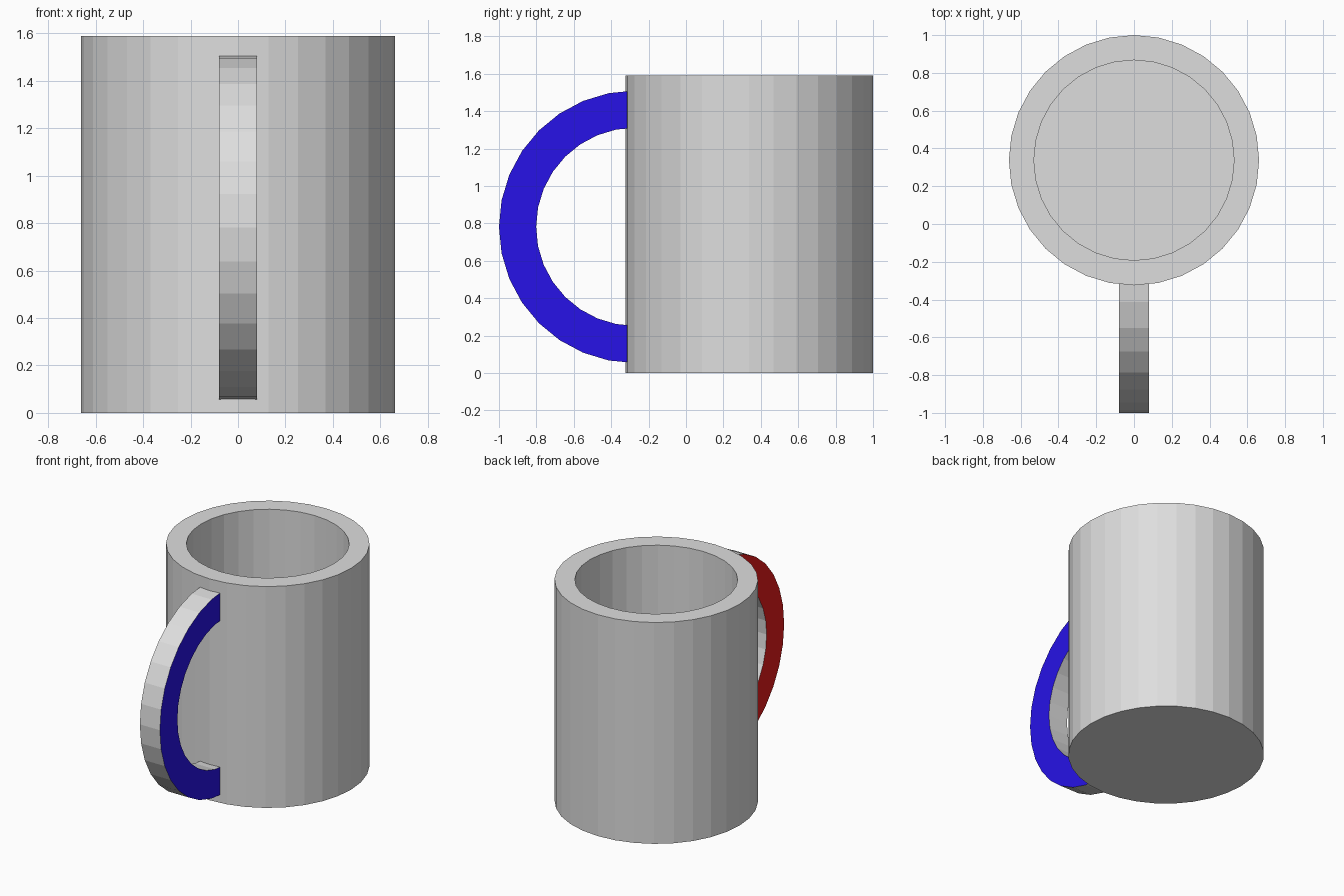
import bpy, bmesh
from math import sin, cos, pi

cube = bpy.data.objects.get("Cube")
if cube:
    bpy.data.objects.remove(cube)

U = 2 / 15.1          # one design unit
CUP_Y = 1 - 5 * U     # cup axis
SIDES = 32


def material(name, rgb):
    m = bpy.data.materials.new(name)
    m.use_nodes = True
    m.diffuse_color = (*rgb, 1)
    m.node_tree.nodes["Principled BSDF"].inputs["Base Color"].default_value = (*rgb, 1)
    return m


def finish(name, bm, materials):
    bmesh.ops.recalc_face_normals(bm, faces=bm.faces)
    mesh = bpy.data.meshes.new(name)
    bm.to_mesh(mesh)
    bm.free()
    for m in materials:
        mesh.materials.append(m)
    obj = bpy.data.objects.new(name, mesh)
    bpy.context.collection.objects.link(obj)
    return obj


grey = material("light grey", (0.73, 0.73, 0.73))
blue = material("blue", (0.02, 0.006, 0.8))
red = material("red", (0.8, 0.01, 0.01))

# Cup: outer wall, rim, inner wall and floor as stacked rings
bm = bmesh.new()
rings = []
for radius, z in ((5, 0), (5, 12), (4, 12), (4, 1)):
    rings.append([bm.verts.new((radius * U * sin(2 * pi * i / SIDES),
                                CUP_Y + radius * U * cos(2 * pi * i / SIDES), z * U))
                  for i in range(SIDES)])
for a, b in zip(rings, rings[1:]):
    for i in range(SIDES):
        j = (i + 1) % SIDES
        bm.faces.new((a[i], a[j], b[j], b[i]))
bm.faces.new(rings[0])
bm.faces.new(rings[-1])
finish("cup", bm, [grey])

# Handle: half ring with flat sides, its ends sunk into the cup wall
bm = bmesh.new()
sections = []
for i in range(SIDES // 2 + 1):
    a = pi * i / (SIDES // 2)
    sections.append([bm.verts.new((x * U, CUP_Y - (4.6 + r * sin(a)) * U, (5.9 + r * cos(a)) * U))
                     for x, r in ((-0.6, 4), (0.6, 4), (0.6, 5.5), (-0.6, 5.5))])
for a, b in zip(sections, sections[1:]):
    for i in range(4):
        j = (i + 1) % 4
        bm.faces.new((a[i], a[j], b[j], b[i]))
bm.faces.new(sections[0])
bm.faces.new(sections[-1])
handle = finish("handle", bm, [grey, blue, red])

# Painted sides: blue on the left, red on the right
for p in handle.data.polygons:
    if abs(p.normal.x) > 0.9:
        p.material_index = 1 if p.normal.x > 0 else 2
